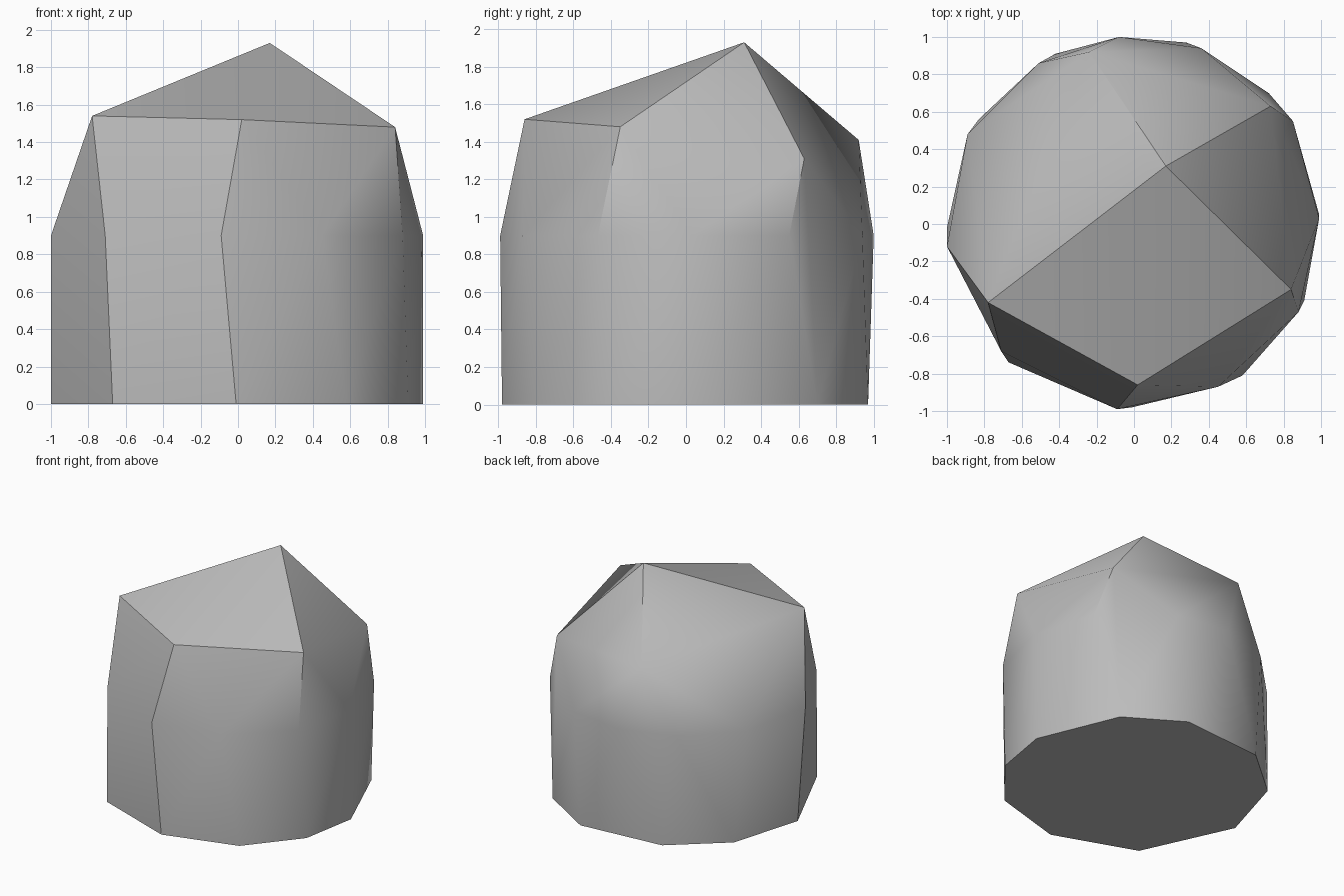
import bpy
import bmesh
import math

# Remove the default object
default_object = bpy.data.objects.get("Cube")
if default_object:
    bpy.data.objects.remove(default_object, do_unlink=True)


def flat_material(name, colour):
    """Make a plain matte material with one flat colour."""
    material = bpy.data.materials.new(name)
    material.use_nodes = True
    material.diffuse_color = colour
    shader = material.node_tree.nodes["Principled BSDF"]
    shader.inputs["Base Color"].default_value = colour
    shader.inputs["Roughness"].default_value = 0.9
    return material


def faceted_hull(name, points, material):
    """Wrap a chiselled convex block around the given corner points."""
    mesh = bpy.data.meshes.new(name)
    bm = bmesh.new()
    for point in points:
        bm.verts.new(point)
    result = bmesh.ops.convex_hull(bm, input=bm.verts, use_existing_faces=False)
    loose = [v for v in bm.verts if not v.link_faces]
    bmesh.ops.delete(bm, geom=loose, context="VERTS")
    # Join the triangles of each nearly flat side
    bmesh.ops.dissolve_limit(bm, angle_limit=math.radians(1),
                             verts=bm.verts, edges=bm.edges)
    bmesh.ops.recalc_face_normals(bm, faces=bm.faces)
    bm.to_mesh(mesh)
    bm.free()
    mesh.materials.append(material)
    block = bpy.data.objects.new(name, mesh)
    bpy.context.collection.objects.link(block)
    return block


def ring(outline, height):
    """Lift a flat outline to one height."""
    return [(x, y, height) for x, y in outline]


# Outline on the ground, anticlockwise from the front
base_outline = [(-.01, -.98), (.58, -.81), (.91, -.41), (.99, .05), (.72, .7),
                (.28, .97), (-.42, .91), (-.83, .56), (-1, -.02), (-.67, -.74)]

# Widest outline, halfway up
waist_outline = [(-.09, -.99), (.45, -.87), (.88, -.47), (.99, .03), (.85, .55),
                 (.36, .94), (-.08, 1), (-.51, .86), (-.89, .48), (-1, -.12),
                 (-.71, -.68)]

# Shoulder corners and the off-centre peak
shoulder = [(-.78, -.42, 1.54), (.02, -.86, 1.52), (.84, -.35, 1.48),
            (.73, .63, 1.31), (-.24, .92, 1.41)]
peak = [(.17, .31, 1.93)]

stone = flat_material("stone grey", (.5, .5, .5, 1))
corners = ring(base_outline, 0) + ring(waist_outline, .9) + shoulder + peak
boulder = faceted_hull("boulder", corners, stone)

# Soft shading across shallow facets, crisp ridges elsewhere
bpy.ops.object.select_all(action="DESELECT")
boulder.select_set(True)
bpy.context.view_layer.objects.active = boulder
bpy.ops.object.shade_smooth_by_angle(angle=math.radians(30))
